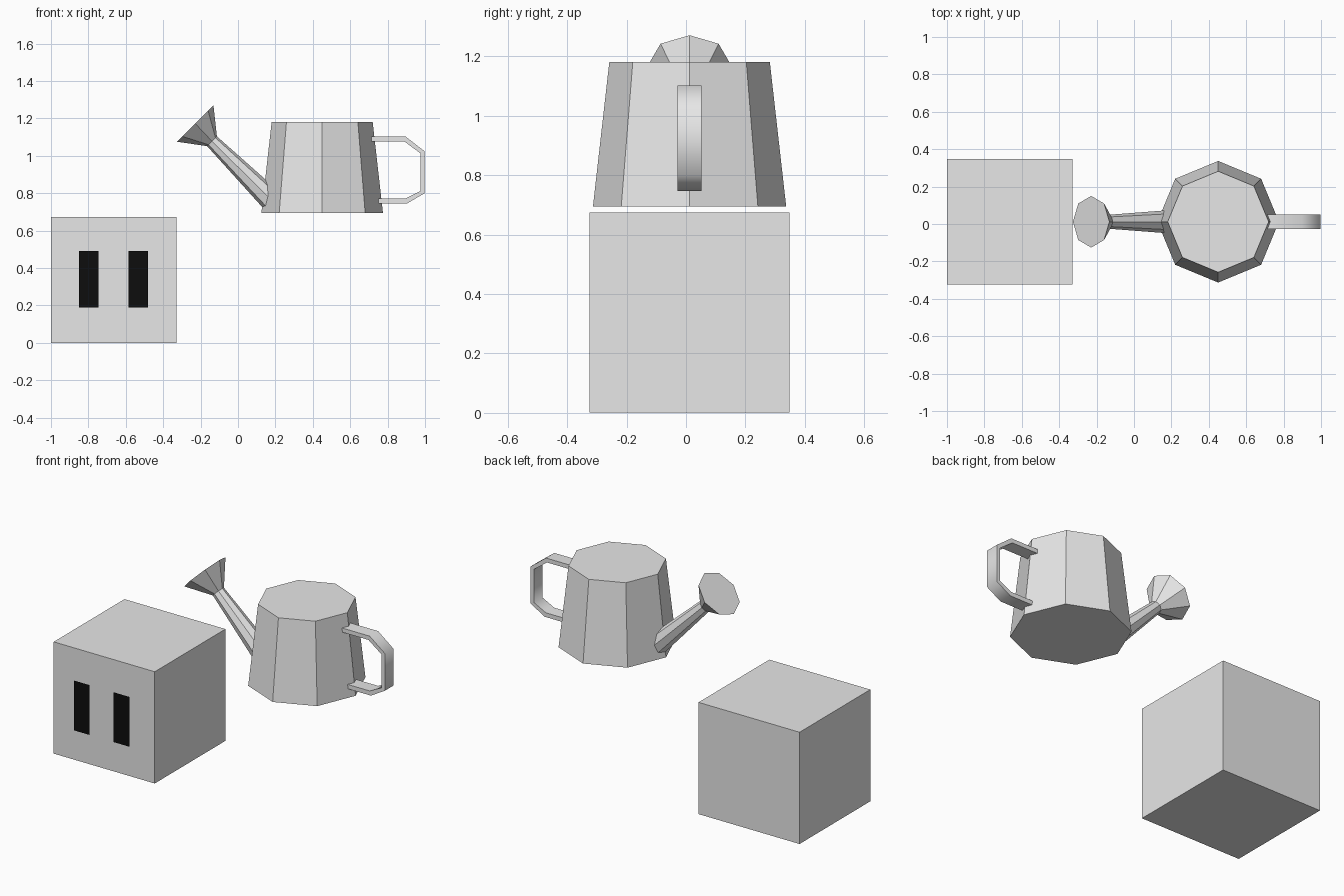
import bpy, bmesh, math
from mathutils import Vector

if "Cube" in bpy.data.objects:
    bpy.data.objects.remove(bpy.data.objects["Cube"])

YC = 0.012  # common centre line in y


def material(name, rgb):
    m = bpy.data.materials.new(name)
    m.diffuse_color = (*rgb, 1)
    m.use_nodes = True
    m.node_tree.nodes["Principled BSDF"].inputs["Base Color"].default_value = m.diffuse_color
    return m


GREY = material("light grey", (0.8, 0.8, 0.8))
BLACK = material("black", (0.004, 0.004, 0.004))


def finish(name, bm, mat, recalc=True):
    if recalc:
        bmesh.ops.recalc_face_normals(bm, faces=bm.faces)
    me = bpy.data.meshes.new(name)
    bm.to_mesh(me)
    bm.free()
    me.materials.append(mat)
    ob = bpy.data.objects.new(name, me)
    bpy.context.collection.objects.link(ob)
    return ob


def loft(name, rings, u, mat, sides=8):
    """Closed tube through (x, z, radius) rings; u and +y span each ring."""
    bm = bmesh.new()
    u = Vector(u).normalized()
    v = Vector((0, 1, 0))
    loops = []
    for x, z, r in rings:
        c = Vector((x, YC, z))
        angles = [math.tau * i / sides for i in range(sides)]
        loops.append([bm.verts.new(c + r * (math.cos(a) * u + math.sin(a) * v)) for a in angles])
    for a, b in zip(loops, loops[1:]):
        for i in range(sides):
            j = (i + 1) % sides
            bm.faces.new((a[i], a[j], b[j], b[i]))
    bm.faces.new(loops[0])
    bm.faces.new(loops[-1])
    return finish(name, bm, mat)


# Block body
bm = bmesh.new()
bmesh.ops.create_cube(bm, size=1)
for v in bm.verts:
    v.co = Vector((-0.664, YC, 0.337)) + v.co * 0.673
finish("block_body", bm, GREY)

# Eyes: thin plates floating just in front of the block
for name, x0 in (("left_eye", -0.85), ("right_eye", -0.585)):
    bm = bmesh.new()
    corners = ((x0, 0.19), (x0 + 0.105, 0.19), (x0 + 0.105, 0.49), (x0, 0.49))
    bm.faces.new([bm.verts.new((x, -0.348, z)) for x, z in corners])
    finish(name, bm, BLACK, recalc=False)

# Octagonal can
loft("can", [(0.45, 0.695, 0.325), (0.45, 1.181, 0.27)], (1, 0, 0), GREY)

# Spout flaring into the sprinkler head
loft("spout", [(0.185, 0.757, 0.062), (-0.139, 1.078, 0.037), (-0.229, 1.173, 0.138)],
     (1, 0, 1), GREY)

# Handle: flat strip bent around a path of (outer, inner) points
path = [((0.714, 1.102), (0.714, 1.077)),
        ((0.897, 1.102), (0.889, 1.077)),
        ((0.998, 1.024), (0.976, 1.013)),
        ((0.998, 0.80), (0.976, 0.812)),
        ((0.905, 0.746), (0.897, 0.772)),
        ((0.746, 0.746), (0.746, 0.772))]
bm = bmesh.new()
loops = []
for (ox, oz), (ix, iz) in path:
    y0, y1 = YC - 0.04, YC + 0.04
    loops.append([bm.verts.new(p) for p in
                  ((ox, y0, oz), (ox, y1, oz), (ix, y1, iz), (ix, y0, iz))])
for a, b in zip(loops, loops[1:]):
    for i in range(4):
        j = (i + 1) % 4
        bm.faces.new((a[i], a[j], b[j], b[i]))
bm.faces.new(loops[0])
bm.faces.new(loops[-1])
handle = finish("handle", bm, GREY)
bpy.context.view_layer.objects.active = handle
handle.select_set(True)
bpy.ops.object.shade_smooth_by_angle(angle=math.radians(65))
